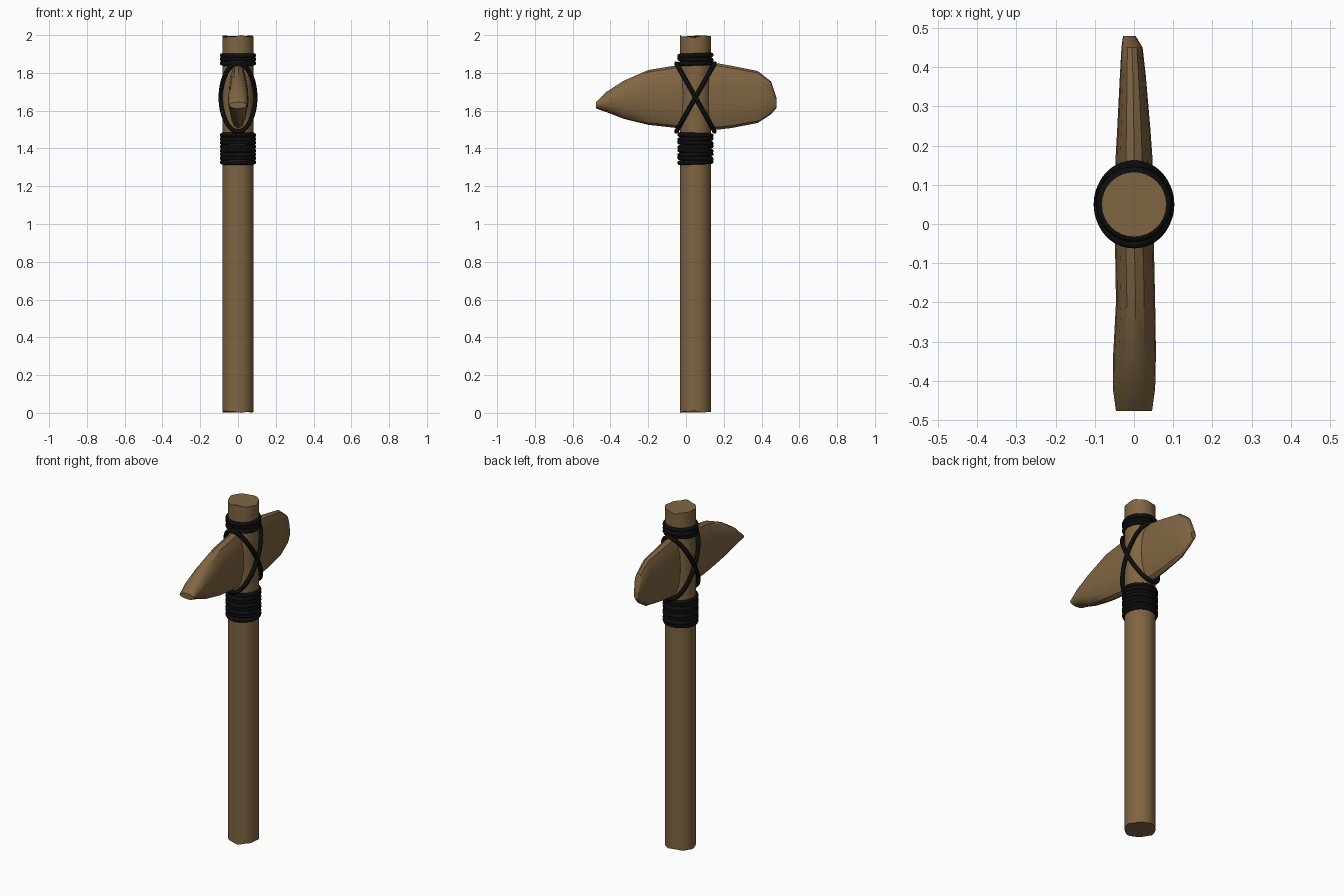
import bpy, bmesh, math

if "Cube" in bpy.data.objects:
    bpy.data.objects.remove(bpy.data.objects["Cube"])

CY = 0.05  # handle axis sits slightly behind the centre


def material(name, rgb):
    m = bpy.data.materials.new(name)
    m.diffuse_color = (*rgb, 1)
    m.use_nodes = True
    m.node_tree.nodes["Principled BSDF"].inputs["Base Color"].default_value = m.diffuse_color
    return m


wood = material("brown", (0.215, 0.130, 0.055))
black = material("black_cord", (0.004, 0.004, 0.004))


def loft(name, rings, mat, angle):
    """Skin a list of equal-length closed rings and cap both ends."""
    bm = bmesh.new()
    vs = [[bm.verts.new(p) for p in r] for r in rings]
    n = len(rings[0])
    for a, b in zip(vs, vs[1:]):
        for i in range(n):
            j = (i + 1) % n
            bm.faces.new((a[i], a[j], b[j], b[i]))
    bm.faces.new(vs[0][::-1])
    bm.faces.new(vs[-1])
    bmesh.ops.recalc_face_normals(bm, faces=bm.faces)
    me = bpy.data.meshes.new(name)
    bm.to_mesh(me)
    bm.free()
    me.materials.append(mat)
    ob = bpy.data.objects.new(name, me)
    bpy.context.collection.objects.link(ob)
    bpy.ops.object.select_all(action='DESELECT')
    ob.select_set(True)
    bpy.context.view_layer.objects.active = ob
    bpy.ops.object.shade_smooth_by_angle(angle=math.radians(angle))
    return ob


def cord(name, points, radius):
    """Closed round cord through the points."""
    cu = bpy.data.curves.new(name, 'CURVE')
    cu.dimensions = '3D'
    cu.bevel_depth = radius
    cu.bevel_resolution = 2
    sp = cu.splines.new('POLY')
    sp.points.add(len(points) - 1)
    for p, co in zip(sp.points, points):
        p.co = (*co, 1)
    sp.use_cyclic_u = True
    sp.use_smooth = True
    cu.materials.append(black)
    bpy.context.collection.objects.link(bpy.data.objects.new(name, cu))


# Handle: round pole with slightly uneven cut ends
def pole_ring(z, wave=0.0):
    pts = []
    for i in range(32):
        a = math.tau * i / 32
        dz = wave * (1 + math.cos(3 * a + 1) * 0.6 + math.cos(7 * a) * 0.4) / 2
        pts.append((0.083 * math.cos(a), CY + 0.083 * math.sin(a), z + dz))
    return pts


loft("handle", [pole_ring(0, 0.012), pole_ring(0.03),
                pole_ring(1.97), pole_ring(2.0, -0.014)], wood, 40)

# Stone head: (y, top z, bottom z, left x, right x)
stations = [
    (-0.477, 1.645, 1.612, -0.046, 0.046),
    (-0.42, 1.70, 1.592, -0.054, 0.054),
    (-0.33, 1.758, 1.557, -0.053, 0.056),
    (-0.20, 1.815, 1.525, -0.046, 0.054),
    (-0.02, 1.845, 1.505, -0.049, 0.050),
    (0.17, 1.85, 1.50, -0.047, 0.047),
    (0.24, 1.838, 1.508, -0.043, 0.042),
    (0.38, 1.81, 1.535, -0.036, 0.030),
    (0.45, 1.755, 1.58, -0.032, 0.022),
    (0.48, 1.665, 1.615, -0.028, 0.004),
]
rings = []
for y, top, bot, xl, xr in stations:
    ring = []
    for i in range(16):
        a = math.tau * i / 16
        c, s = math.cos(a), math.sin(a)
        c = math.copysign(abs(c) ** 0.85, c)
        ring.append(((xl + xr) / 2 + c * (xr - xl) / 2, y,
                     (top + bot) / 2 + s * (top - bot) / 2))
    rings.append(ring)
loft("stone_head", rings, wood, 35)

# Stacked wraps above and below the head
for name, z0, count in (("lower_wrap", 1.327, 8), ("upper_wrap", 1.851, 3)):
    for k in range(count):
        tilt = 0.003 * (-1) ** k
        pts = []
        for i in range(32):
            a = math.tau * i / 32
            pts.append((0.084 * math.cos(a), CY + 0.084 * math.sin(a),
                        z0 + k * 0.0205 + tilt * math.sin(a)))
        cord(f"{name}_{k + 1}", pts, 0.0125)

# Two slanted lashings that cross on each side of the handle
for name, d in (("cross_lashing_a", -1), ("cross_lashing_b", 1)):
    pts = []
    for i in range(48):
        a = math.tau * i / 48
        pts.append((0.091 * math.cos(a), CY + d * 0.101 * math.sin(a),
                    1.67 + 0.18 * math.sin(a)))
    cord(name, pts, 0.012)
